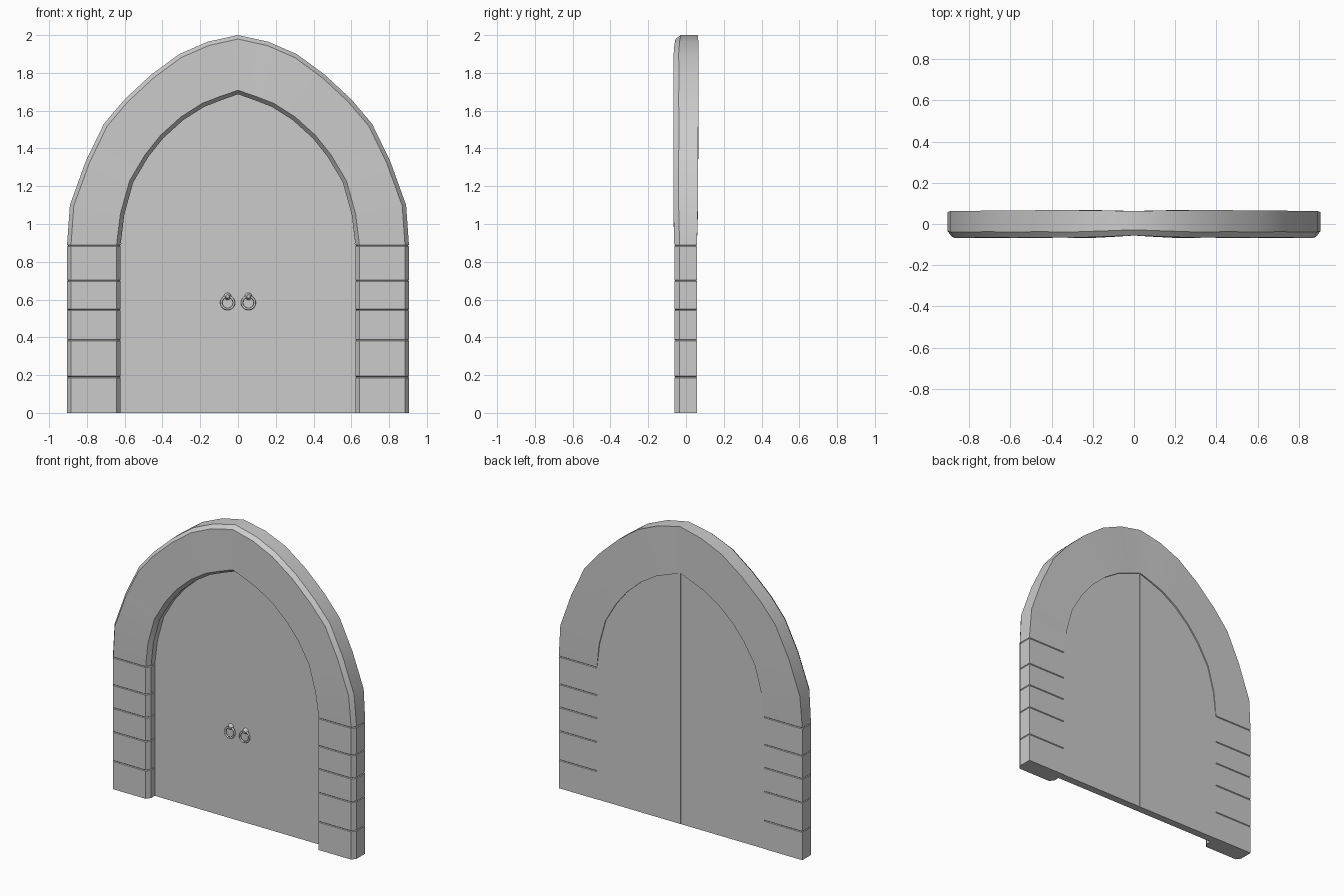
import bpy, bmesh, math
from mathutils import Vector

if "Cube" in bpy.data.objects:
    bpy.data.objects.remove(bpy.data.objects["Cube"])

# Radial sections of the right half of the arch: inner x, z, outer x, z, front y, back y
JOINTS = [0.19, 0.385, 0.545, 0.70, 0.885]
ARCH = [
    (0.602, 1.05, 0.890, 1.10, -0.067, 0.063),
    (0.555, 1.22, 0.807, 1.33, -0.067, 0.063),
    (0.475, 1.355, 0.710, 1.53, -0.065, 0.065),
    (0.395, 1.455, 0.600, 1.66, -0.067, 0.065),
    (0.290, 1.550, 0.460, 1.79, -0.065, 0.067),
    (0.180, 1.620, 0.310, 1.90, -0.067, 0.067),
    (0.090, 1.655, 0.160, 1.965, -0.062, 0.066),
    (0.000, 1.687, 0.000, 2.00, -0.056, 0.062),
]
JAMB_IN, JAMB_OUT, JAMB_F, JAMB_B = 0.622, 0.905, -0.062, 0.058
CHAMFER, CHAMFER_Y, GROOVE = 0.021, 0.028, 0.004


def finish(name, bm, mirror=False, smooth=None):
    bmesh.ops.recalc_face_normals(bm, faces=bm.faces[:])
    me = bpy.data.meshes.new(name)
    bm.to_mesh(me)
    bm.free()
    ob = bpy.data.objects.new(name, me)
    bpy.context.collection.objects.link(ob)
    bpy.ops.object.select_all(action='DESELECT')
    ob.select_set(True)
    bpy.context.view_layer.objects.active = ob
    if smooth:
        bpy.ops.object.shade_smooth_by_angle(angle=math.radians(smooth))
    if mirror:
        mod = ob.modifiers.new("mirror", 'MIRROR')
        mod.use_clip = True
    return ob


def section_ring(bm, sec, inset=0.0):
    """Chamfered cross-section of the stone surround."""
    xi, zi, xo, zo, yf, yb = sec
    a, b = Vector((xi, 0, zi)), Vector((xo, 0, zo))
    d = (b - a).normalized()
    a, b = a + d * inset, b - d * inset
    yf, yb = yf + inset, yb - inset
    pts = [(a, yb), (a, yf + CHAMFER_Y), (a + d * CHAMFER, yf),
           (b - d * CHAMFER, yf), (b, yf + CHAMFER_Y), (b, yb)]
    return [bm.verts.new((p.x, y, p.z)) for p, y in pts]


# Stone surround: jamb blocks with grooved joints, then the pointed arch
bm = bmesh.new()
jamb = lambda z: (JAMB_IN, z, JAMB_OUT, z, JAMB_F, JAMB_B)
rings = [section_ring(bm, jamb(0))]
for z in JOINTS:
    for dz, inset in ((-GROOVE, 0), (0, GROOVE), (GROOVE, 0)):
        rings.append(section_ring(bm, jamb(z + dz), inset))
rings += [section_ring(bm, s) for s in ARCH]
for r, s in zip(rings, rings[1:]):
    for i in range(6):
        j = (i + 1) % 6
        bm.faces.new((r[i], r[j], s[j], s[i]))
bm.faces.new(rings[0])
finish("stone_surround", bm, mirror=True, smooth=25)

# Two door leaves filling the opening
DOOR_F, DOOR_B = 0.005, 0.056
outline = [(0.0005, 0), (JAMB_IN, 0), (JAMB_IN, JOINTS[-1])]
outline += [(max(s[0], 0.0005), s[1]) for s in ARCH]
for side, name in ((1, "door_leaf_right"), (-1, "door_leaf_left")):
    bm = bmesh.new()
    face = bm.faces.new([bm.verts.new((side * x, DOOR_F, z)) for x, z in outline])
    ext = bmesh.ops.extrude_face_region(bm, geom=[face], use_keep_orig=True)
    moved = [v for v in ext['geom'] if isinstance(v, bmesh.types.BMVert)]
    bmesh.ops.translate(bm, verts=moved, vec=(0, DOOR_B - DOOR_F, 0))
    finish(name, bm)

# Ring pulls, each hanging from a small boss
for side, name in ((1, "right"), (-1, "left")):
    x = side * 0.055
    bpy.ops.mesh.primitive_torus_add(
        major_segments=20, minor_segments=8, major_radius=0.034, minor_radius=0.006,
        location=(x, -0.008, 0.583), rotation=(math.radians(82), 0, 0))
    bpy.context.object.name = "ring_pull_" + name
    bpy.ops.object.shade_smooth_by_angle(angle=math.radians(50))
    bpy.ops.mesh.primitive_cone_add(
        vertices=12, radius1=0.02, radius2=0.009, depth=0.024,
        location=(x, -0.006, 0.617), rotation=(math.radians(90), 0, 0))
    bpy.context.object.name = "ring_boss_" + name
    bpy.ops.object.shade_smooth_by_angle(angle=math.radians(40))
